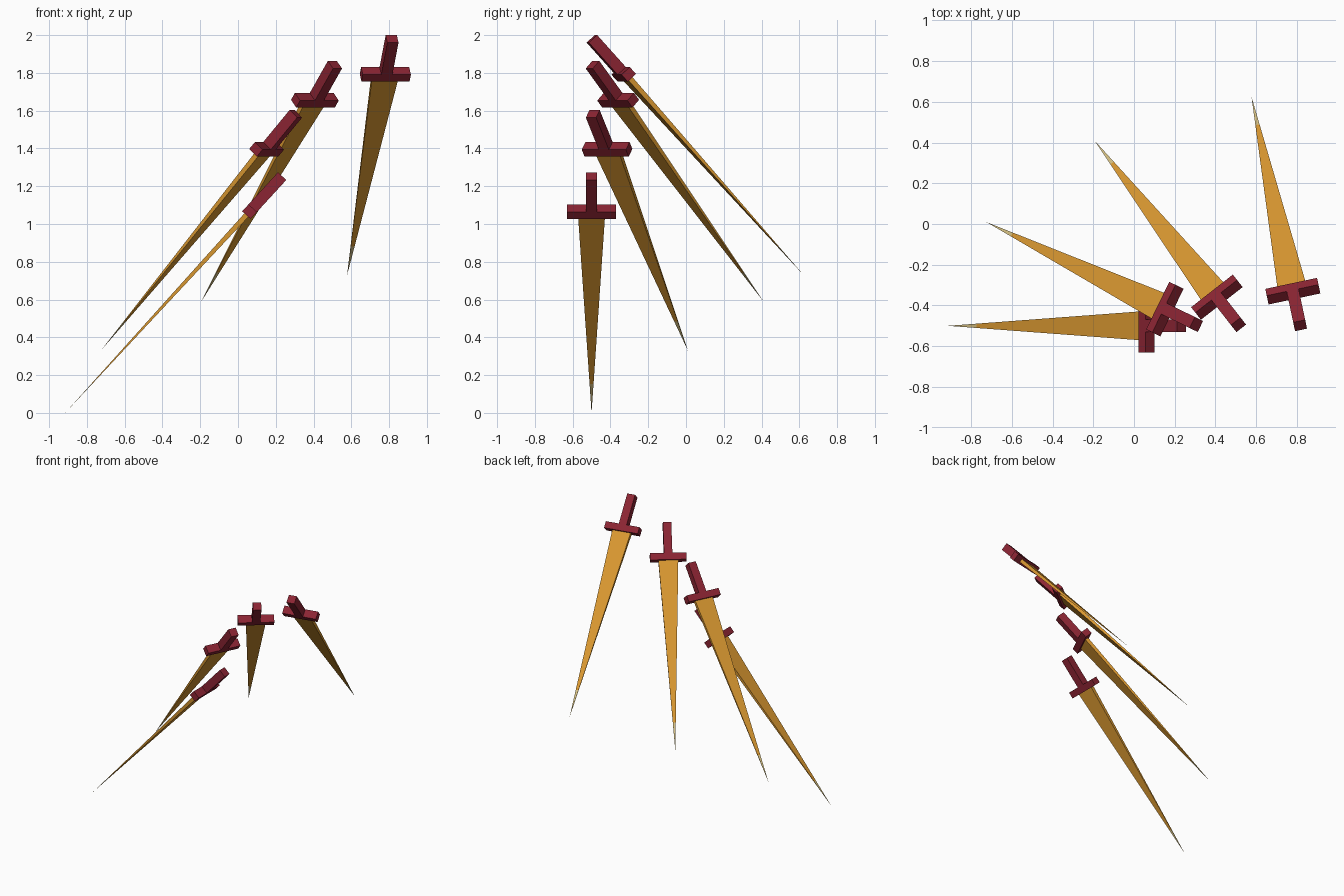
import bpy, bmesh
from math import sin, cos, radians
from mathutils import Matrix, Vector

cube = bpy.data.objects.get("Cube")
if cube:
    bpy.data.objects.remove(cube, do_unlink=True)


def material(name, rgb):
    mat = bpy.data.materials.new(name)
    mat.use_nodes = True
    mat.diffuse_color = (*rgb, 1)
    mat.node_tree.nodes["Principled BSDF"].inputs["Base Color"].default_value = (*rgb, 1)
    return mat


RED = material("dark red", (0.26, 0.018, 0.033))
GOLD = material("gold", (0.69, 0.31, 0.03))
PALE = material("pale gold", (0.66, 0.52, 0.22))

# Shared sword proportions, measured along the sword axis (0 = blade root)
LENGTH = 1.70
GRIP_END = 0.28
GUARD_DEPTH = 0.05
BLADE = LENGTH - GRIP_END
TIP = 0.21
BLADE_W, BLADE_T = 0.142, 0.028
PITCH = radians(47.5)


def prism(name, low, high, size_low, size_high, mat, frame):
    """Box running from low to high on the axis, with its own size at each end."""
    bm = bmesh.new()
    bmesh.ops.create_cube(bm, size=1)
    for v in bm.verts:
        w, t = size_high if v.co.z > 0 else size_low
        v.co = Vector((v.co.x * w, v.co.y * t, high if v.co.z > 0 else low))
    bmesh.ops.remove_doubles(bm, verts=bm.verts, dist=0.0001)
    bmesh.ops.recalc_face_normals(bm, faces=bm.faces)
    mesh = bpy.data.meshes.new(name)
    bm.to_mesh(mesh)
    bm.free()
    mesh.materials.append(mat)
    obj = bpy.data.objects.new(name, mesh)
    bpy.context.collection.objects.link(obj)
    obj.matrix_world = frame
    return obj


def sword(label, point, turn):
    # Axis climbs from the point to the pommel; the guard stays level
    a = radians(turn)
    axis = Vector((cos(a) * cos(PITCH), -sin(a) * cos(PITCH), sin(PITCH)))
    side = Vector((sin(a), cos(a), 0))
    rot = Matrix((side, axis.cross(side), axis)).transposed().to_4x4()
    frame = Matrix.Translation(Vector(point) + axis * BLADE) @ rot

    seam = (BLADE_W * TIP / BLADE, BLADE_T * TIP / BLADE)
    prism(label + "_blade_tip", -BLADE, TIP - BLADE, (0, 0), seam, PALE, frame)
    prism(label + "_blade", TIP - BLADE, 0, seam, (BLADE_W, BLADE_T), GOLD, frame)
    prism(label + "_guard", 0, GUARD_DEPTH, (0.26, 0.06), (0.26, 0.06), RED, frame)
    prism(label + "_grip", GUARD_DEPTH, GRIP_END, (0.06, 0.06), (0.06, 0.06), RED, frame)


# Fan of four swords, each higher and turned further
sword("first_sword", (-0.915, -0.50, 0.0), 0)
sword("second_sword", (-0.726, 0.01, 0.33), 26)
sword("third_sword", (-0.194, 0.41, 0.59), 52)
sword("fourth_sword", (0.577, 0.625, 0.727), 78)
